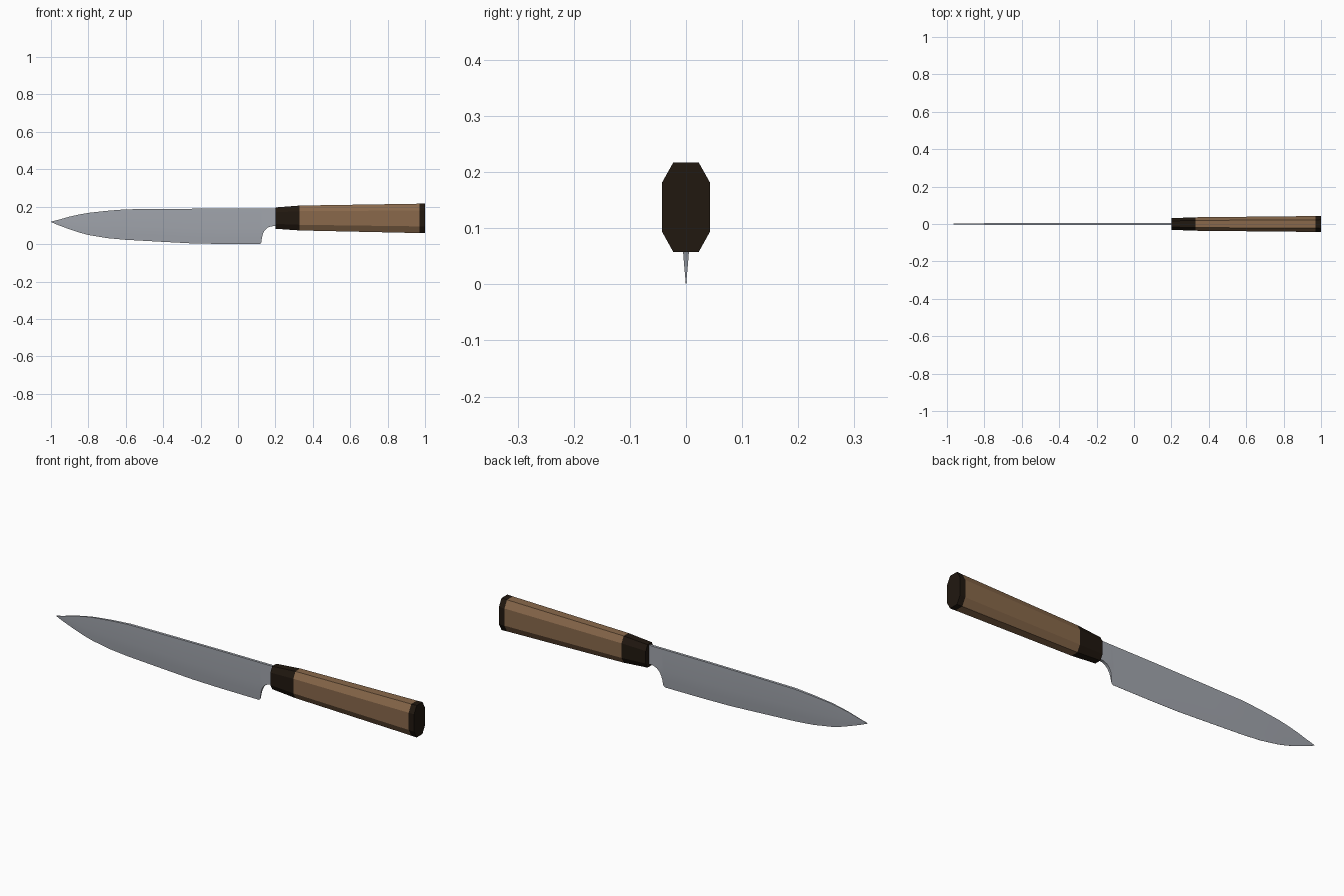
import bpy, bmesh

if "Cube" in bpy.data.objects:
    bpy.data.objects.remove(bpy.data.objects["Cube"])


def material(name, rgb):
    m = bpy.data.materials.new(name)
    m.diffuse_color = (*rgb, 1)
    m.use_nodes = True
    m.node_tree.nodes["Principled BSDF"].inputs["Base Color"].default_value = m.diffuse_color
    return m


def loft(name, rings, mat):
    """Skin a row of equal-sized closed rings and cap both ends."""
    bm = bmesh.new()
    vs = [[bm.verts.new(p) for p in ring] for ring in rings]
    n = len(rings[0])
    for a, b in zip(vs, vs[1:]):
        for i in range(n):
            j = (i + 1) % n
            bm.faces.new((a[i], a[j], b[j], b[i]))
    bm.faces.new(vs[0])
    bm.faces.new(vs[-1])
    bmesh.ops.remove_doubles(bm, verts=bm.verts, dist=1e-5)
    bmesh.ops.recalc_face_normals(bm, faces=bm.faces)
    me = bpy.data.meshes.new(name)
    bm.to_mesh(me)
    bm.free()
    me.materials.append(mat)
    ob = bpy.data.objects.new(name, me)
    bpy.context.collection.objects.link(ob)
    return ob


def octagon(x, w, z0, z1):
    """Tall chamfered handle section, half width w, from z0 to z1."""
    c, h = (z0 + z1) / 2, (z1 - z0) / 2
    k, q = 0.53 * w, 0.545 * h
    return [(x, y, c + z) for y, z in
            ((k, h), (w, q), (w, -q), (k, -h), (-k, -h), (-w, -q), (-w, q), (-k, h))]


steel = material("steel", (0.36, 0.38, 0.42))
wood = material("wood", (0.25, 0.14, 0.07))
dark = material("dark_wood", (0.015, 0.009, 0.005))

# Blade outline: x, lower edge z, spine z; the last rows are the heel notch
outline = [
    (-1.0, 0.118, 0.120), (-0.96, 0.101, 0.130), (-0.9, 0.079, 0.147),
    (-0.85, 0.062, 0.158), (-0.8, 0.049, 0.167), (-0.7, 0.032, 0.178),
    (-0.6, 0.023, 0.186), (-0.4, 0.012, 0.188), (-0.25, 0.004, 0.189),
    (-0.1, 0.001, 0.19), (0.115, 0.0, 0.19), (0.124, 0.006, 0.19),
    (0.128, 0.035, 0.19), (0.133, 0.055, 0.19), (0.142, 0.073, 0.19),
    (0.156, 0.087, 0.19), (0.175, 0.095, 0.19), (0.22, 0.097, 0.19)]


def blade_ring(x, low, top):
    edge = low if x < 0.12 else 0.0        # cutting edge before the notch
    t = 0.0065 * min(1, 0.12 + (x + 1) / 0.4)
    full = min(0.075, 0.5 * (top - edge))   # height where the bevel ends
    side = []
    for f in (0, 0.2, 0.45, 1):
        z = low + (top - low) * f
        side.append((x, max(0.0003, t * min(1, (z - edge) / full) ** 0.85), z))
    return side + [(px, -py, pz) for px, py, pz in reversed(side)]


blade = loft("blade", [blade_ring(*r) for r in outline], steel)
bpy.context.view_layer.objects.active = blade
blade.select_set(True)
bpy.ops.object.shade_smooth_by_angle(angle=0.5)

# Handle: dark collar, wooden grip and dark end cap share their joint sections
joints = [octagon(0.2, 0.031, 0.082, 0.196), octagon(0.33, 0.036, 0.073, 0.206),
          octagon(0.97, 0.0425, 0.059, 0.216), octagon(1.0, 0.043, 0.058, 0.217)]
for i, (name, mat) in enumerate((("collar", dark), ("grip", wood), ("end_cap", dark))):
    loft(name, joints[i:i + 2], mat)
